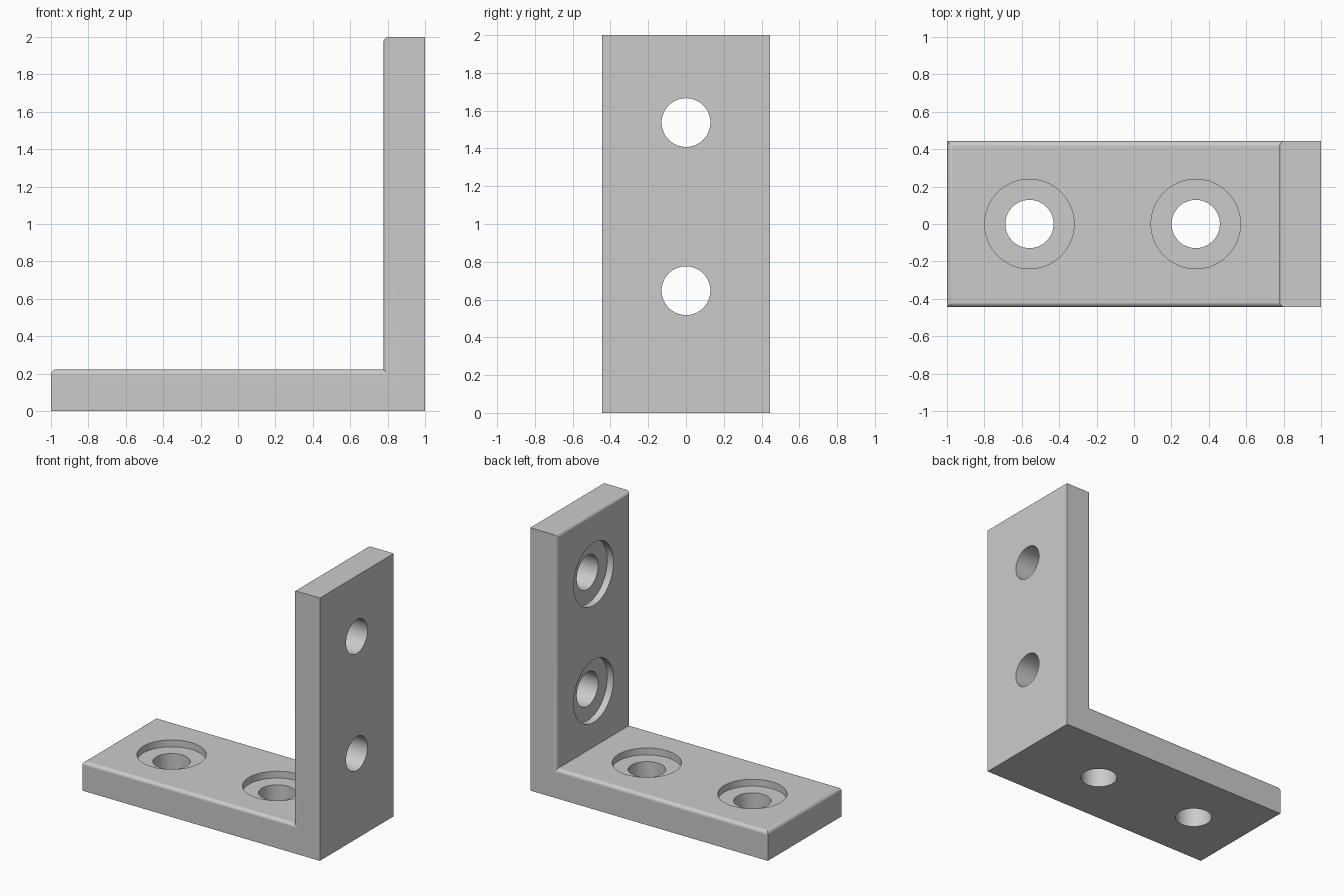
import bpy
import bmesh
from math import pi, radians

if "Cube" in bpy.data.objects:
    bpy.data.objects.remove(bpy.data.objects["Cube"], do_unlink=True)

HALF_WIDTH = 0.444
THICK = 0.222
INNER_X = 1 - THICK
ROUND = 0.028
BORE_R, RECESS_R, RECESS_DEPTH = 0.129, 0.239, 0.052

steel = bpy.data.materials.new("plain_grey")
steel.use_nodes = True
grey = (0.6, 0.6, 0.6, 1)
steel.diffuse_color = grey
steel.node_tree.nodes["Principled BSDF"].inputs["Base Color"].default_value = grey

# L-shaped profile pushed through the width
profile = [(-1, 0), (1, 0), (1, 2), (INNER_X, 2), (INNER_X, THICK), (-1, THICK)]
bm = bmesh.new()
face = bm.faces.new([bm.verts.new((x, -HALF_WIDTH, z)) for x, z in profile])
grown = bmesh.ops.extrude_face_region(bm, geom=[face])["geom"]
bmesh.ops.translate(bm, vec=(0, 2 * HALF_WIDTH, 0),
                    verts=[v for v in grown if isinstance(v, bmesh.types.BMVert)])
bmesh.ops.recalc_face_normals(bm, faces=bm.faces)


# Round the free edges of both inner faces
def is_inner(f):
    c, n = f.calc_center_median(), f.normal
    return (n.z > 0.9 and c.z < 1) or (n.x < -0.9 and c.x > 0)


free_edges = [e for e in bm.edges if sum(is_inner(f) for f in e.link_faces) == 1]
bmesh.ops.bevel(bm, geom=free_edges, offset=ROUND, offset_type='OFFSET',
                segments=6, profile=0.5, affect='EDGES', clamp_overlap=True)

mesh = bpy.data.meshes.new("angle_bracket")
bm.to_mesh(mesh)
bm.free()
mesh.materials.append(steel)
bracket = bpy.data.objects.new("angle_bracket", mesh)
bpy.context.collection.objects.link(bracket)
bpy.ops.object.select_all(action='DESELECT')
bpy.context.view_layer.objects.active = bracket
bracket.select_set(True)


def cut_cylinder(radius, length, centre, turn):
    """Cut a round hole, then drop the cutter."""
    bpy.ops.mesh.primitive_cylinder_add(vertices=64, radius=radius, depth=length,
                                        location=centre, rotation=(0, turn, 0))
    cutter = bpy.context.object
    cutter.name = "hole_cutter"
    cutter.hide_render = True
    cutter.data.materials.append(steel)
    bpy.context.view_layer.objects.active = bracket
    mod = bracket.modifiers.new("hole", 'BOOLEAN')
    mod.operation = 'DIFFERENCE'
    mod.solver = 'EXACT'
    mod.object = cutter
    bpy.ops.object.modifier_apply(modifier=mod.name)
    bpy.data.objects.remove(cutter, do_unlink=True)


# Screw holes with shallow recesses on the inner side
for x in (-0.559, 0.33):
    cut_cylinder(BORE_R, 1, (x, 0, THICK / 2), 0)
    cut_cylinder(RECESS_R, 2 * RECESS_DEPTH, (x, 0, THICK), 0)
for z in (0.647, 1.537):
    cut_cylinder(BORE_R, 1, (1 - THICK / 2, 0, z), pi / 2)
    cut_cylinder(RECESS_R, 2 * RECESS_DEPTH, (INNER_X, 0, z), pi / 2)

# Smooth rounds and bores, keep flats flat
bpy.ops.object.select_all(action='DESELECT')
bracket.select_set(True)
bpy.context.view_layer.objects.active = bracket
bpy.ops.object.shade_smooth_by_angle(angle=radians(30))
weighted = bracket.modifiers.new("flat_faces", 'WEIGHTED_NORMAL')
weighted.keep_sharp = True
